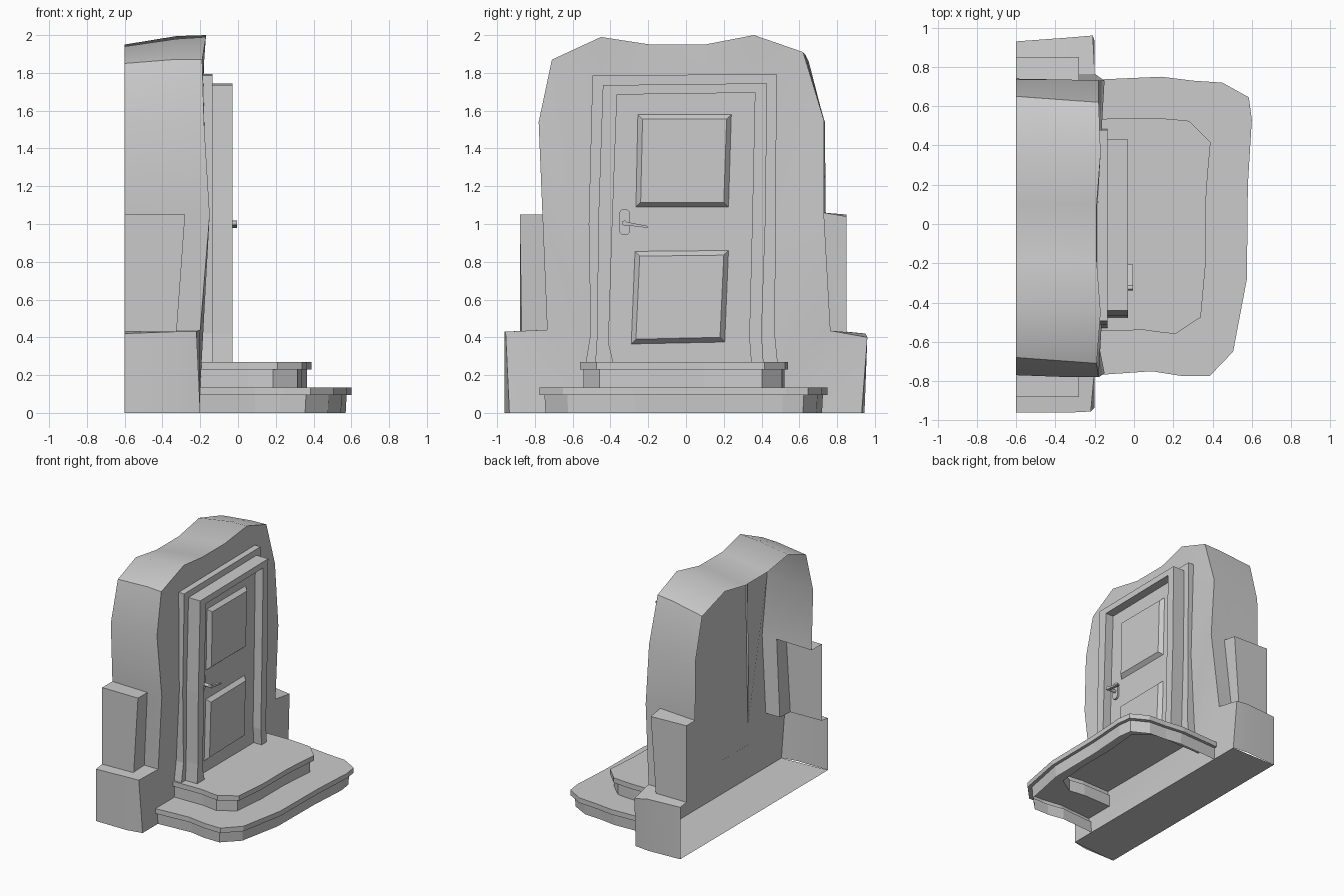
import bpy, bmesh, math
from mathutils import Matrix

if "Cube" in bpy.data.objects:
    bpy.data.objects.remove(bpy.data.objects["Cube"])


def finish(bm, name, smooth=False):
    bmesh.ops.remove_doubles(bm, verts=bm.verts, dist=0.0005)
    bmesh.ops.dissolve_degenerate(bm, edges=bm.edges, dist=0.0005)
    me = bpy.data.meshes.new(name)
    bm.to_mesh(me)
    bm.free()
    ob = bpy.data.objects.new(name, me)
    bpy.context.collection.objects.link(ob)
    if smooth:
        bpy.ops.object.select_all(action='DESELECT')
        ob.select_set(True)
        bpy.context.view_layer.objects.active = ob
        bpy.ops.object.shade_smooth_by_angle(angle=math.radians(40))
    return ob


def loft(rings, cap=False, closed=False, extra=()):
    """Skin equal-length point rings; optionally cap the last one."""
    bm = bmesh.new()
    rows = [[bm.verts.new(p) for p in r] for r in rings]
    n = len(rows[0])
    for a, b in zip(rows, rows[1:]):
        for j in range(n if closed else n - 1):
            k = (j + 1) % n
            bm.faces.new((a[j], a[k], b[k], b[j]))
    if cap:
        bm.faces.new(rows[-1])
    for f in extra:
        bm.faces.new([bm.verts.new(p) for p in f])
    return bm


def at_x(x, pts):
    return [(x, y, z) for y, z in pts]


def at_z(z, pts):
    return [(x, y, z) for x, y in pts]


# Door surround profiles (y, z), from +y foot over the top to -y foot
outer = [(.485, .27), (.47, .42), (.475, 1.0), (.48, 1.795), (-.495, 1.785), (-.515, 1.0), (-.505, .42), (-.53, .27)]
inner = [(.41, .27), (.40, .42), (.42, 1.0), (.43, 1.745), (-.44, 1.735), (-.465, 1.0), (-.47, .42), (-.48, .27)]
opening = [(.345, .27), (.335, .40), (.35, 1.0), (.365, 1.695), (-.365, 1.685), (-.39, 1.0), (-.41, .37), (-.386, .27)]

# Wall: open-backed shell with plinth and side blocks
back = [(.93, 0), (.93, .42), (.85, .43), (.85, 1.05), (.74, 1.05), (.735, 1.53), (.65, 1.86), (.36, 1.95), (.1, 1.90),
        (-.19, 1.90), (-.45, 1.94), (-.68, 1.85), (-.77, 1.53), (-.75, 1.05), (-.88, 1.05), (-.88, .43), (-.96, .42), (-.96, 0)]
mid = [(.945, 0), (.95, .42), (.85, .43), (.85, 1.04), (.73, 1.06), (.735, 1.54), (.63, 1.90), (.36, 1.995), (.1, 1.94),
       (-.19, 1.94), (-.45, 1.98), (-.70, 1.872), (-.78, 1.54), (-.76, 1.05), (-.88, 1.05), (-.87, .43), (-.96, .43), (-.96, 0)]
front = [(-.2, .93, 0), (-.21, .96, .40), (-.2, .765, .435), (-.15, .73, 1.06), (-.15, .73, 1.06), (-.18, .73, 1.55),
         (-.18, .62, 1.91), (-.17, .36, 2.0), (-.19, .1, 1.95), (-.19, -.19, 1.95), (-.17, -.45, 1.99), (-.19, -.71, 1.87),
         (-.18, -.78, 1.54), (-.15, -.76, 1.05), (-.15, -.76, 1.05), (-.2, -.735, .44), (-.22, -.955, .43), (-.2, -.935, 0)]
# edge where the front meets steps and door frame
seam = [(.74, 0), (.74, .13), (.53, .135), (.52, .26), (.47, .42), (.475, 1.0), (.48, 1.79), (.36, 1.79), (.1, 1.79),
        (-.19, 1.785), (-.45, 1.785), (-.495, 1.785), (-.515, 1.0), (-.505, .42), (-.54, .26), (-.54, .135), (-.76, .13), (-.76, 0)]

mid_a = [(-.28 if 1 < z < 1.1 else -.325, y, z) for y, z in mid]
mid_b = list(mid_a)
for i in (2, 15):   # the side blocks end ahead of the wall front
    mid_b[i] = (mid_a[i][0],) + front[i][1:]
mid_b[3] = mid_a[4]
mid_b[14] = mid_a[13]
seam3 = [(-.2 if z < .5 else -.165 if z < 1.1 else -.185, y, z) for y, z in seam]
floor = [(-.6, .93, 0), (-.2, .93, 0), (-.2, -.935, 0), (-.6, -.96, 0)]
finish(loft([at_x(-.6, back), mid_a, mid_b, front, seam3], cap=True, extra=[floor]), "wall", True)

# Stepped door frame with the recessed door leaf as its cap
finish(loft([at_x(-.2, outer), at_x(-.135, outer), at_x(-.135, inner), at_x(-.03, inner),
             at_x(-.03, opening), at_x(-.1, opening)], cap=True), "door_and_frame")


# Raised door panels
def panel(name, corners, inset):
    cy = sum(p[0] for p in corners) / 4
    cz = sum(p[1] for p in corners) / 4
    top = [(y - math.copysign(inset, y - cy), z - math.copysign(inset, z - cz)) for y, z in corners]
    finish(loft([at_x(-.1, corners), at_x(-.07, top)], cap=True, closed=True), name)


panel("upper_panel", [(.225, 1.09), (.24, 1.58), (-.255, 1.58), (-.265, 1.09)], .025)
panel("lower_panel", [(.205, .375), (.225, .86), (-.27, .855), (-.29, .365)], .025)

# Two rounded steps with overhanging treads
low = [(-.2, -.77), (.09, -.75), (.25, -.775), (.385, -.775), (.505, -.65), (.575, -.28), (.58, .2),
       (.60, .53), (.585, .645), (.45, .72), (.30, .73), (.14, .75), (-.2, .735)]
high = [(-.2, -.545), (.05, -.54), (.12, -.55), (.21, -.56), (.34, -.475), (.365, -.2), (.365, .1),
        (.375, .25), (.39, .415), (.28, .525), (.18, .535), (.1, .54), (-.2, .535)]


def shrink(pts, d):
    return [(x - d if x > .2 else x, y * (1 - d / .75)) for x, y in pts]


finish(loft([at_z(0, shrink(low, .03)), at_z(.095, shrink(low, .025)), at_z(.095, low), at_z(.135, low),
             at_z(.135, shrink(high, .025)), at_z(.23, shrink(high, .025)), at_z(.23, high), at_z(.27, high)],
            cap=True), "steps")

# Door handle: oval plate, neck and lever
oval = []
for i in range(16):
    a = 2 * math.pi * (i + .5) / 16
    oval.append((-.325 + .03 * math.cos(a), 1.01 + .03 * math.sin(a) + math.copysign(.04, math.sin(a))))
finish(loft([at_x(-.1, oval), at_x(-.085, oval)], cap=True, closed=True), "handle_plate")
bm = bmesh.new()
bmesh.ops.create_cone(bm, cap_ends=True, segments=10, radius1=.013, radius2=.013, depth=.085,
                      matrix=Matrix.Translation((-.0475, -.325, 1.005)) @ Matrix.Rotation(math.pi / 2, 4, 'Y'))
finish(bm, "handle_neck", True)
lever = [(-.205, .98), (-.205, .99), (-.335, 1.015), (-.335, .995)]
finish(loft([at_x(-.03, lever), at_x(-.005, lever)], cap=True, closed=True,
            extra=[at_x(-.03, lever)[::-1]]), "handle_lever")
